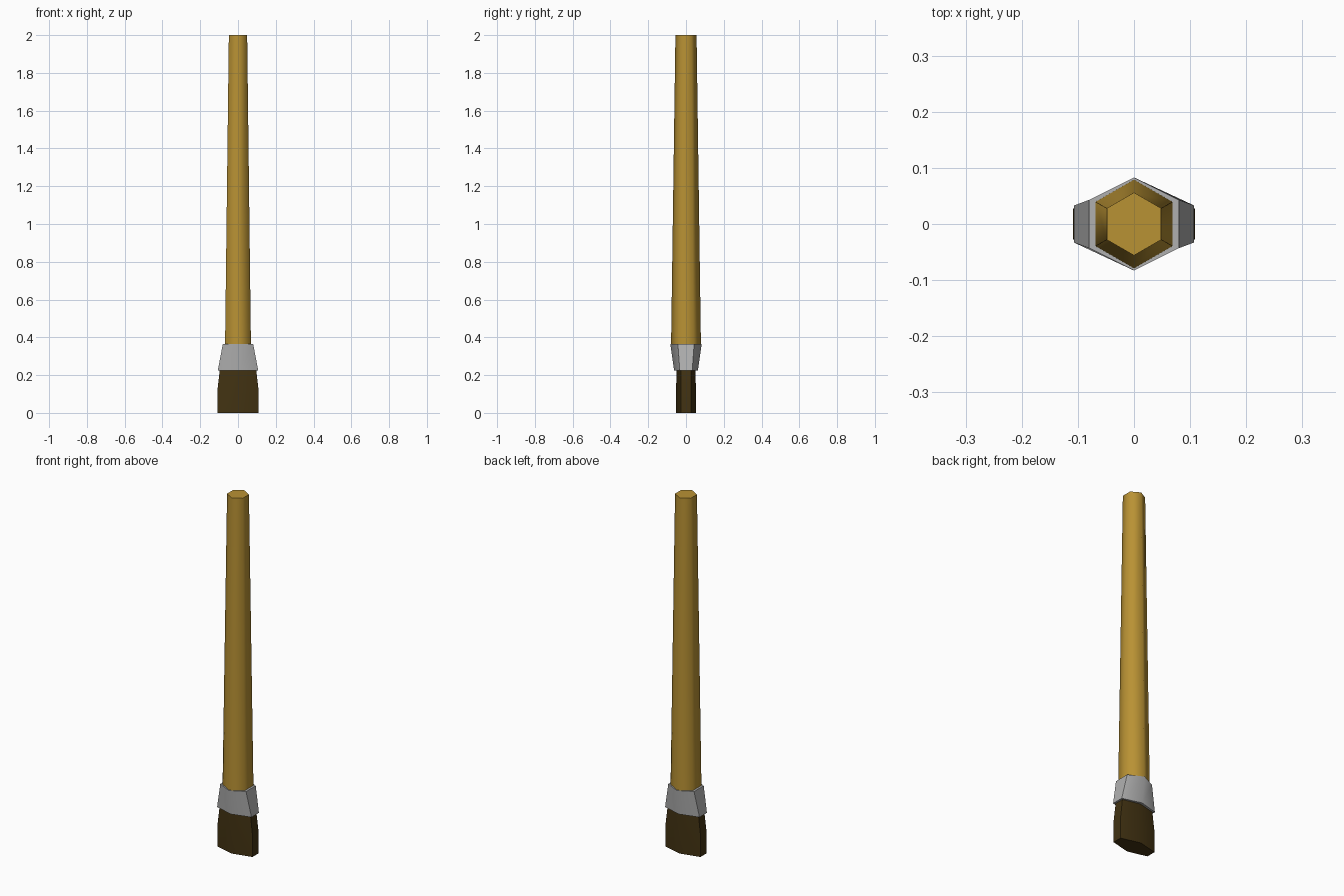
import bpy, bmesh, math

if "Cube" in bpy.data.objects:
    bpy.data.objects.remove(bpy.data.objects["Cube"])


def material(name, rgb):
    m = bpy.data.materials.new(name)
    m.diffuse_color = (*rgb, 1)
    m.use_nodes = True
    m.node_tree.nodes["Principled BSDF"].inputs["Base Color"].default_value = m.diffuse_color
    return m


def hex_loft(name, rings, mat):
    """Closed six-sided loft; each ring is (z, half width x, point y, corner y)."""
    bm = bmesh.new()
    loops = []
    for z, x, tip, corner in rings:
        pts = [(0, -tip), (x, -corner), (x, corner), (0, tip), (-x, corner), (-x, -corner)]
        loops.append([bm.verts.new((px, py, z)) for px, py in pts])
    for a, b in zip(loops, loops[1:]):
        for i in range(6):
            j = (i + 1) % 6
            bm.faces.new((a[i], a[j], b[j], b[i]))
    bm.faces.new(loops[0][::-1])
    bm.faces.new(loops[-1])
    bmesh.ops.recalc_face_normals(bm, faces=bm.faces)
    mesh = bpy.data.meshes.new(name)
    bm.to_mesh(mesh)
    bm.free()
    mesh.materials.append(mat)
    ob = bpy.data.objects.new(name, mesh)
    bpy.context.collection.objects.link(ob)
    # Rounded sides, crisp end caps
    bpy.ops.object.select_all(action='DESELECT')
    ob.select_set(True)
    bpy.context.view_layer.objects.active = ob
    bpy.ops.object.shade_smooth_by_angle(angle=math.radians(70))
    return ob


def regular(z, r):
    return (z, r * math.cos(math.pi / 6), r, r / 2)


wood = material("golden wood", (0.485, 0.287, 0.034))
metal = material("grey metal", (0.434, 0.434, 0.434))
hair = material("dark brown bristle", (0.054, 0.032, 0.006))

# Long tapering handle
hex_loft("handle", [regular(0.36, 0.079), regular(2.0, 0.056)], wood)

# Ferrule, flattening and widening towards the bristles
hex_loft("ferrule", [(0.225, 0.107, 0.063, 0.033), (0.366, 0.08, 0.083, 0.043)], metal)

# Bristle block
hex_loft("bristles", [(0, 0.109, 0.054, 0.027), (0.12, 0.109, 0.053, 0.027),
                      (0.23, 0.096, 0.049, 0.026)], hair)
